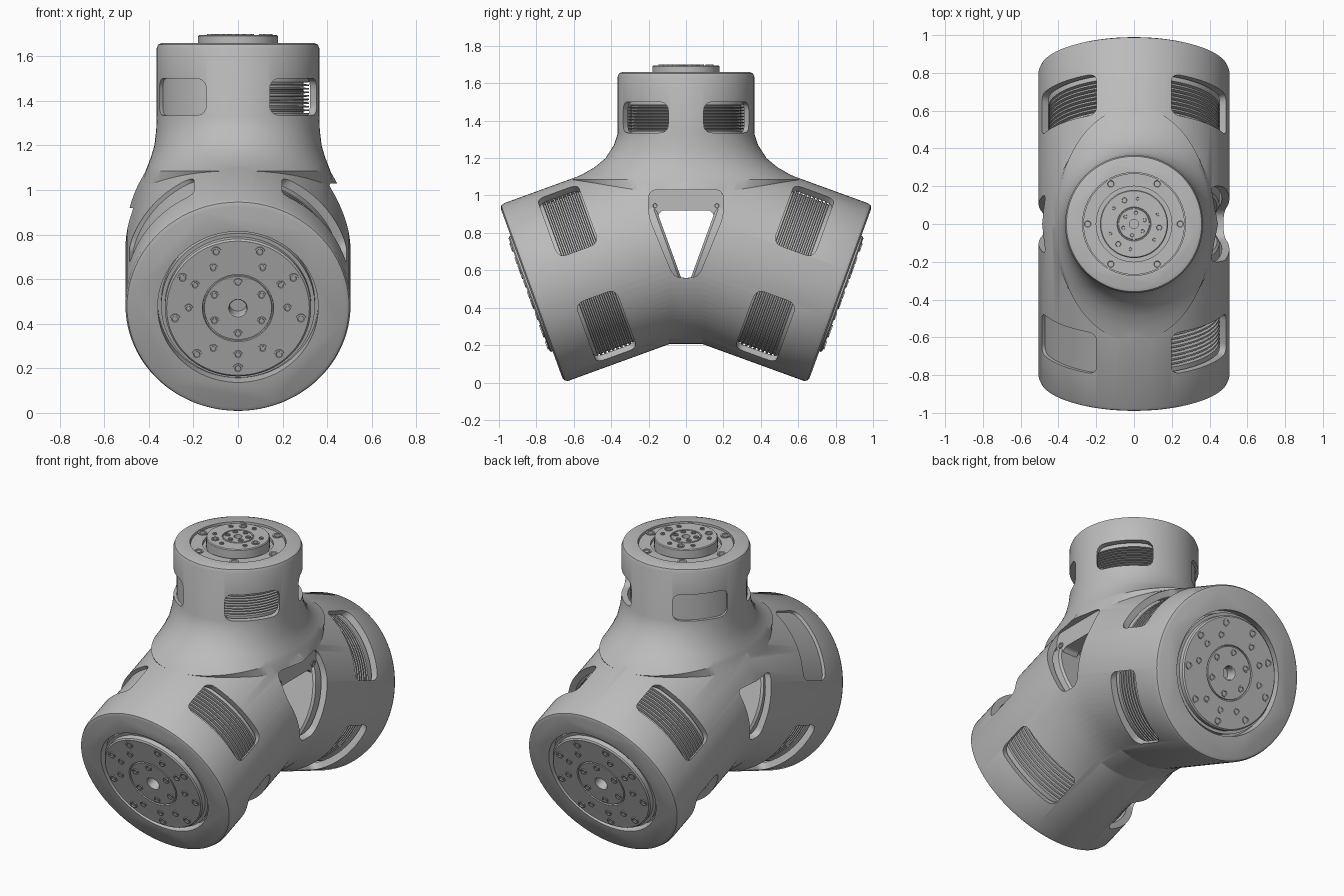
import bpy, bmesh
from math import sin, cos, radians, pi, tau
from mathutils import Matrix, Vector

cube = bpy.data.objects.get("Cube")
if cube:
    bpy.data.objects.remove(cube)

grey = bpy.data.materials.new("satin_grey")
grey.use_nodes = True
grey.diffuse_color = (0.5, 0.5, 0.5, 1)
grey.node_tree.nodes["Principled BSDF"].inputs["Base Color"].default_value = (0.5, 0.5, 0.5, 1)

SEGS = 96
ARM_R, NECK_R, NECK_TOP = 0.505, 0.365, 1.66

# Frames: local z points out of each port, local y points up the port face
FRONT = Matrix.Translation((0, -0.825, 0.475)) @ Matrix.Rotation(radians(110), 4, 'X')
BACK = Matrix.Rotation(pi, 4, 'Z') @ FRONT
NECK = Matrix.Translation((0, 0, NECK_TOP))


def lathe(bm, profile, frame=Matrix(), segs=SEGS, arc=None):
    """Sweep (radius, z[, y radius]) points around z; a full turn gets end caps."""
    start, end = arc or (0, tau)
    count = segs + 1 if arc else segs
    rings = []
    for a, z, *b in profile:
        b = b[0] if b else a
        angles = [start + (end - start) * i / segs for i in range(count)]
        rings.append([bm.verts.new(frame @ Vector((a * cos(t), b * sin(t), z))) for t in angles])
    for lo, hi in zip(rings, rings[1:]):
        for i in range(segs):
            j = (i + 1) % count
            bm.faces.new((lo[i], lo[j], hi[j], hi[i]))
    if not arc:
        bm.faces.new(rings[0][::-1])
        bm.faces.new(rings[-1])


def rounded(corners, radius, steps=5):
    """Round the corners of a 2D polygon."""
    pts = [Vector(c) for c in corners]
    out = []
    for i, p in enumerate(pts):
        a = p + (pts[i - 1] - p).normalized() * radius
        b = p + (pts[(i + 1) % len(pts)] - p).normalized() * radius
        for k in range(steps + 1):
            t = k / steps
            out.append(a * (1 - t) ** 2 + p * 2 * t * (1 - t) + b * t * t)
    return out


def prism(bm, outline, x0, x1, frame=Matrix()):
    """Extrude a (y, z) outline along x."""
    lo, hi = [[bm.verts.new(frame @ Vector((x, p.x, p.y))) for p in outline] for x in (x0, x1)]
    bm.faces.new(lo[::-1])
    bm.faces.new(hi)
    for i in range(len(lo)):
        j = (i + 1) % len(lo)
        bm.faces.new((lo[i], lo[j], hi[j], hi[i]))


def mirror_arm(bm):
    """Trim the front arm at the middle and weld its mirror image to it."""
    geom = bm.verts[:] + bm.edges[:] + bm.faces[:]
    bmesh.ops.bisect_plane(bm, geom=geom, plane_co=(0, 0, 0), plane_no=(0, 1, 0), clear_outer=True)
    copy = bmesh.ops.duplicate(bm, geom=bm.verts[:] + bm.edges[:] + bm.faces[:])["geom"]
    bmesh.ops.scale(bm, vec=(1, -1, 1), verts=[g for g in copy if isinstance(g, bmesh.types.BMVert)])
    bmesh.ops.remove_doubles(bm, verts=bm.verts[:], dist=0.0005)


def finish(name, bm):
    bmesh.ops.recalc_face_normals(bm, faces=bm.faces[:])
    mesh = bpy.data.meshes.new(name)
    bm.to_mesh(mesh)
    bm.free()
    mesh.materials.append(grey)
    obj = bpy.data.objects.new(name, mesh)
    bpy.context.collection.objects.link(obj)
    return obj


def smooth(obj):
    bpy.ops.object.select_all(action='DESELECT')
    obj.select_set(True)
    bpy.context.view_layer.objects.active = obj
    bpy.ops.object.shade_smooth_by_angle(angle=radians(30))


def combine(target, tool, operation):
    mod = target.modifiers.new("cut", 'BOOLEAN')
    mod.operation, mod.solver, mod.object = operation, 'EXACT', tool
    tool.hide_render = True
    bpy.context.view_layer.objects.active = target
    bpy.ops.object.modifier_apply(modifier=mod.name)
    bpy.data.objects.remove(tool)


# Housing: two sloping arms, a filled crease underneath and a flared neck
bm = bmesh.new()
lathe(bm, [(ARM_R, -1.2), (ARM_R, -0.025), (0.498, -0.008), (0.48, 0)], FRONT)
mirror_arm(bm)
housing = finish("housing", bm)

bm = bmesh.new()
lathe(bm, [(ARM_R - 0.001, -0.09, 0.537), (ARM_R - 0.001, 0.09, 0.537)],
      Matrix.Translation((0, 0, 0.742)) @ Matrix.Rotation(pi / 2, 4, 'X'))
combine(housing, finish("crease_fill", bm), 'UNION')

bm = bmesh.new()
lathe(bm, [(z_r[1], z_r[0], z_r[2]) for z_r in (
    (0.85, 0.40, 0.40), (1.0, 0.44, 0.55), (1.085, 0.415, 0.62), (1.11, 0.405, 0.56),
    (1.15, 0.39, 0.49), (1.2, 0.375, 0.43), (1.27, 0.367, 0.385), (1.33, NECK_R, NECK_R),
    (1.635, NECK_R, NECK_R), (1.653, 0.358, 0.358), (NECK_TOP, 0.34, 0.34))])
combine(housing, finish("neck", bm), 'UNION')

# Hollow inside with a round opening at every port
bm = bmesh.new()
lathe(bm, [(0.465, -1.2), (0.465, -0.06), (0.36, -0.06), (0.36, 0.1)], FRONT)
mirror_arm(bm)
combine(housing, finish("arm_cavity", bm), 'DIFFERENCE')
bm = bmesh.new()
lathe(bm, [(0.33, -0.8), (0.33, -0.05), (0.272, -0.05), (0.272, 0.1)], NECK)
combine(housing, finish("neck_cavity", bm), 'DIFFERENCE')

# Four windows around each port, plus the side openings
bm = bmesh.new()
for frame, radius, angle, low, high in ((FRONT, ARM_R, 41, -0.43, -0.2), (BACK, ARM_R, 41, -0.43, -0.2),
                                        (NECK, NECK_R, 41, -0.325, -0.16)):
    half = radius * sin(radians(26))
    outline = rounded([(-half, low), (half, low), (half, high), (-half, high)], 0.05)
    for a in (angle, 180 - angle, 180 + angle, -angle):
        prism(bm, outline, radius * 0.78, radius * 1.3, frame @ Matrix.Rotation(radians(a), 4, 'Z'))
prism(bm, rounded([(-0.2, 1.03), (0.2, 1.03), (0.2, 0.89), (0.065, 0.56), (-0.065, 0.56), (-0.2, 0.89)], 0.05),
      0.2, 0.7)
prism(bm, rounded([(-0.16, 0.92), (0.16, 0.92), (0.05, 0.56), (-0.05, 0.56)], 0.04), -0.7, -0.2)
combine(housing, finish("window_cutters", bm), 'DIFFERENCE')
smooth(housing)


def drive_unit(name, frame, radius, bottom, top, rib_low, rib_high, ribs=9):
    """Inner cylinder with cooling ribs behind the windows."""
    profile = [(radius - 0.012, bottom), (radius, bottom + 0.012)]
    pitch = (rib_high - rib_low) / ribs
    for i in range(ribs):
        z = rib_low + i * pitch
        profile += [(radius, z), (radius - 0.025, z + pitch * 0.1),
                    (radius - 0.025, z + pitch * 0.5), (radius, z + pitch * 0.6)]
    profile.append((radius, top))
    bm = bmesh.new()
    lathe(bm, profile, frame)
    smooth(finish(name, bm))


def bolts(bm, frame, circle, angles, size, height):
    for a in angles:
        place = frame @ Matrix.Rotation(radians(a), 4, 'Z') @ Matrix.Translation((circle, 0, height))
        lathe(bm, [(size, -0.003), (size, 0.006), (size * 0.65, 0.006), (size * 0.55, 0.001)], place, 16)


# Arm drive units with their end flanges and bolts
for side, frame in (("front", FRONT), ("back", BACK)):
    drive_unit(side + "_drive_unit", frame, 0.452, -0.78, -0.064, -0.42, -0.21)
    bm = bmesh.new()
    lathe(bm, [(0.345, -0.066), (0.345, -0.02), (0.328, -0.02), (0.328, 0.008), (0.32, 0.015),
               (0.16, 0.015), (0.158, 0.005), (0.153, 0.005), (0.151, 0.014),
               (0.042, 0.014), (0.038, 0.008), (0.038, -0.05)], frame)
    smooth(finish(side + "_flange", bm))
    bm = bmesh.new()
    bolts(bm, frame, 0.287, range(-90, 270, 40), 0.023, 0.015)
    bolts(bm, frame, 0.222, (0, 30, 60, 120, 150, 180, 240, 270, 300), 0.02, 0.015)
    bolts(bm, frame, 0.122, range(30, 390, 60), 0.02, 0.014)
    smooth(finish(side + "_bolts", bm))

# Neck drive unit, raised hub and bolts
drive_unit("neck_drive_unit", NECK, 0.318, -0.74, -0.055, -0.315, -0.17)
bm = bmesh.new()
lathe(bm, [(0.268, -0.056), (0.268, -0.012), (0.2, -0.012), (0.2, -0.03), (0.18, -0.03), (0.18, 0.03),
           (0.175, 0.035), (0.09, 0.035), (0.088, 0.028), (0.083, 0.028), (0.081, 0.035),
           (0.024, 0.035), (0.024, -0.01)], NECK)
smooth(finish("neck_hub", bm))
bm = bmesh.new()
bolts(bm, NECK, 0.245, range(0, 360, 60), 0.027, -0.012)
bolts(bm, NECK, 0.135, (112, 232, 352), 0.022, 0.035)
bolts(bm, NECK, 0.135, (22, 82, 142, 202, 262, 322), 0.013, 0.035)
bolts(bm, NECK, 0.06, range(20, 380, 60), 0.015, 0.035)
smooth(finish("neck_bolts", bm))

# Smooth covers behind the closed windows
bm = bmesh.new()
lathe(bm, [(0.485, -0.46), (0.485, -0.17)], FRONT, 24, (radians(107), radians(171)))
for a in (139, 221):
    lathe(bm, [(0.347, -0.35), (0.347, -0.135)], NECK, 24, (radians(a - 32), radians(a + 32)))
smooth(finish("window_covers", bm))

# Bolted bracket inside the large side opening
bm = bmesh.new()
prism(bm, rounded([(-0.2, 1.03), (0.2, 1.03), (0.2, 0.9), (0.16, 0.88), (0.13, 0.92), (-0.13, 0.92),
                   (-0.16, 0.88), (-0.2, 0.9)], 0.015), 0.3, 0.4)
side_frame = Matrix.Translation((0.4, 0, 0.945)) @ Matrix.Rotation(pi / 2, 4, 'Y')
bolts(bm, side_frame, 0.165, (90, 270), 0.018, 0)
smooth(finish("side_bracket", bm))
